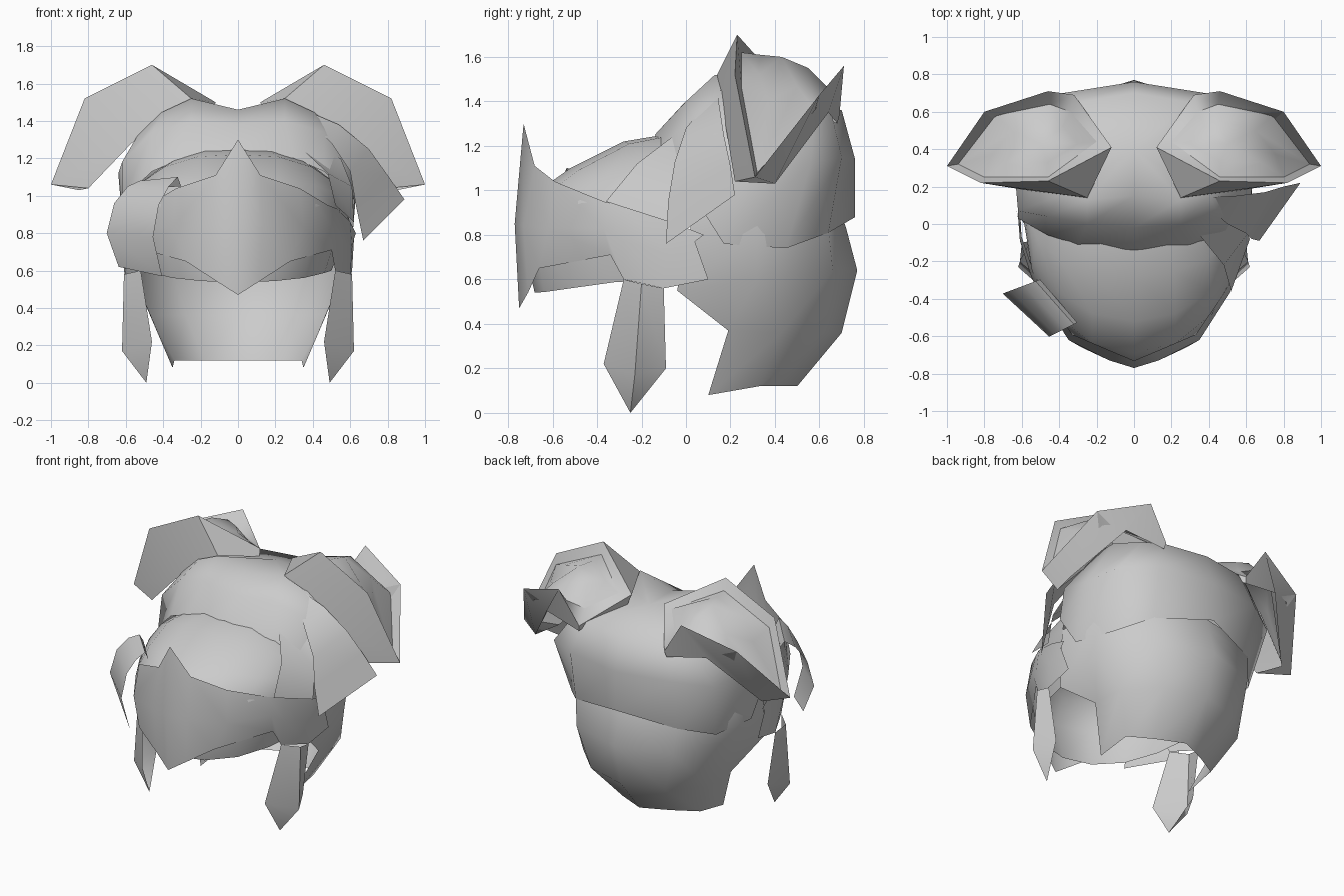
import bpy
import bmesh
from math import pi, sin, cos, radians
from mathutils import Vector

default = bpy.data.objects.get("Cube")
if default:
    bpy.data.objects.remove(default, do_unlink=True)

# One plain metal colour
metal = bpy.data.materials.new("plain grey metal")
metal.use_nodes = True
grey = (0.6, 0.6, 0.6, 1.0)
metal.diffuse_color = grey
metal.node_tree.nodes["Principled BSDF"].inputs["Base Color"].default_value = grey

parts = []


def finish(bm, name):
    """Clean the surface, turn it into an object and give it the metal."""
    bmesh.ops.remove_doubles(bm, verts=bm.verts, dist=0.0005)
    bmesh.ops.recalc_face_normals(bm, faces=bm.faces)
    mesh = bpy.data.meshes.new(name)
    bm.to_mesh(mesh)
    bm.free()
    mesh.materials.append(metal)
    obj = bpy.data.objects.new(name, mesh)
    bpy.context.collection.objects.link(obj)
    parts.append(obj)


def skin(bm, rows, closed=False, cap=None):
    """Bridge neighbouring rows of points, then fan the last row to a cap point."""
    grid = [[bm.verts.new(point) for point in row] for row in rows]
    count = len(grid[0])
    steps = range(count if closed else count - 1)
    for lower, upper in zip(grid, grid[1:]):
        for i in steps:
            j = (i + 1) % count
            bm.faces.new((lower[i], lower[j], upper[j], upper[i]))
    if cap:
        tip = bm.verts.new(cap)
        for i in steps:
            bm.faces.new((grid[-1][i], grid[-1][(i + 1) % count], tip))


def flip(rows):
    return [[(-x, y, z) for x, y, z in row] for row in rows]


def mirrored_loop(half):
    """Complete a half loop that starts and ends on the centre line."""
    return half + [(-x, y, z) for x, y, z in half[-2:0:-1]]


def bowed_row(width, y_side, y_mid, z, z_side, steps=8):
    """Arc from one side, round the middle, to the other side."""
    row = []
    for i in range(steps + 1):
        angle = pi * i / steps
        c, s = cos(angle), sin(angle)
        row.append((width * c, y_side + (y_mid - y_side) * s,
                    z + (z_side - z) * abs(c) ** 3))
    return row


# Upper shell: a closed cape with a slanted lower edge
hem = [(0, -.14, 1.25), (.3, -.11, 1.2), (.46, -.06, 1.13), (.62, .03, .98),
       (.61, .17, .76), (.54, .45, .74), (.38, .64, .81), (0, .76, .88)]
waist = [(0, -.02, 1.38), (.25, 0, 1.4), (.46, .04, 1.34), (.62, .07, 1.18),
         (.64, .3, 1.12), (.6, .56, 1.12), (.38, .7, 1.15), (0, .76, 1.14)]
crown = [(0, .15, 1.46), (.25, .13, 1.52), (.4, .15, 1.45), (.48, .25, 1.42),
         (.5, .4, 1.4), (.42, .58, 1.36), (.3, .65, 1.36), (0, .7, 1.36)]
bm = bmesh.new()
skin(bm, [mirrored_loop(ring) for ring in (hem, waist, crown)],
     closed=True, cap=(0, .4, 1.46))
finish(bm, "upper_shell")

# Breast dome behind the front guard
bm = bmesh.new()
skin(bm, [bowed_row(.5, -.1, -.68, .54, .6),
          bowed_row(.57, 0, -.74, .8, .78),
          bowed_row(.59, .02, -.69, .98, .9),
          bowed_row(.58, .02, -.52, 1.1, .98),
          bowed_row(.56, .04, -.28, 1.22, 1.03),
          bowed_row(.45, .1, -.1, 1.25, 1.12)])
finish(bm, "breast_dome")

# Lower back shell, open towards the front
back_rows = [
    [(.35, .1, .08), (.34, .33, .12), (.18, .42, .12), (0, .5, .12)],
    [(.47, .19, .37), (.47, .43, .36), (.28, .62, .36), (0, .7, .36)],
    [(.56, -.04, .55), (.57, .32, .6), (.36, .66, .64), (0, .77, .64)],
    [(.6, .02, .82), (.6, .32, .8), (.38, .64, .83), (0, .72, .83)],
    [(.59, .02, .92), (.58, .32, .92), (.36, .62, .92), (0, .69, .92)]]
bm = bmesh.new()
skin(bm, back_rows)
skin(bm, flip(back_rows))
finish(bm, "lower_back_shell")

# Ridged front guard that wraps round to the sides, with its hanging strips
guard = [[(0, -.73, 1.3), (.12, -.68, 1.11), (.33, -.59, 1.04), (.48, -.37, .95),
          (.53, -.28, .93), (.6, -.07, .86), (.63, .08, .8)],
         [(0, -.77, .85), (.13, -.73, .84), (.35, -.62, .83), (.51, -.37, .83),
          (.55, -.28, .77), (.61, -.09, .72), (.62, .04, .77)],
         [(0, -.75, .47), (.11, -.71, .54), (.28, -.66, .65), (.5, -.34, .71),
          (.52, -.28, .6), (.6, -.1, .56), (.61, .1, .6)]]
strip = [[(.52, -.28, .6), (.61, -.2, .58), (.6, -.1, .56)],
         [(.46, -.37, .22), (.62, -.23, .17), (.55, -.09, .2)]]
bm = bmesh.new()
skin(bm, guard)
skin(bm, flip(guard))
skin(bm, strip, cap=(.49, -.25, 0))
skin(bm, flip(strip), cap=(-.49, -.25, 0))
finish(bm, "front_guard")

# Shoulder guards: a flared collar open at the top, with a dome inside it
wall = [(.14, .43, 1.43), (.25, .14, 1.52), (.57, .18, 1.28), (.8, .22, 1.04),
        (.85, .4, 1.03), (.6, .64, 1.35), (.33, .68, 1.3)]
rim = [(.12, .41, 1.5), (.46, .23, 1.7), (.82, .22, 1.52), (1, .31, 1.06),
       (.8, .6, 1.43), (.46, .71, 1.56), (.32, .69, 1.34)]
dome = [(.2, .44, 1.5), (.46, .25, 1.62), (.8, .25, 1.46), (.94, .32, 1.08),
        (.74, .58, 1.36), (.45, .64, 1.46), (.34, .6, 1.42)]
crest = [(.3, .43, 1.55), (.46, .33, 1.61), (.68, .33, 1.52), (.76, .37, 1.4),
         (.65, .5, 1.47), (.46, .55, 1.55), (.38, .52, 1.54)]
for side, fold, mid_x in (("left", list, .5), ("right", flip, -.5)):
    bm = bmesh.new()
    skin(bm, fold([wall, rim, dome]), closed=True)
    finish(bm, side + "_shoulder_collar")
    bm = bmesh.new()
    skin(bm, fold([dome, crest]), closed=True, cap=(mid_x, .43, 1.6))
    finish(bm, side + "_shoulder_dome")

# Flared plate below the left shoulder
bm = bmesh.new()
skin(bm, [[(.33, .14, 1.45), (.4, .14, 1.44)],
          [(.5, 0, 1.28), (.54, .15, 1.38)],
          [(.6, -.05, 1.13), (.7, .17, 1.25)],
          [(.63, -.08, .95), (.8, .2, 1.11)],
          [(.67, -.09, .76), (.89, .22, .98)]])
finish(bm, "flared_side_plate")

# Strap plate over the left of the breast dome
bm = bmesh.new()
skin(bm, [[(.31, -.01, 1.28), (.55, .02, 1.2)],
          [(.48, -.22, 1.12), (.61, -.05, 1.05)],
          [(.52, -.36, .95), (.62, -.08, .86)]])
finish(bm, "strap_plate")

# Curved hook band on the right: an arched profile between two slanted edges
rear, rear_out = Vector((-.51, -.3, 0)), Vector((-.16, -.06, 0))
front, front_out = Vector((-.31, -.53, 0)), Vector((-.12, -.06, 0))
arch = [(-.05, 1.04, 1.05), (.1, 1.08, 1.1), (.5, 1.05, 1.05),
        (.95, .96, .95), (1.2, .8, .78), (.8, .62, .57)]
bm = bmesh.new()
skin(bm, [[rear + rear_out * reach + Vector((0, 0, rear_z)),
           front + front_out * reach + Vector((0, 0, front_z))]
          for reach, rear_z, front_z in arch])
finish(bm, "hook_band")

# Smooth shading that keeps the folds crisp
bpy.ops.object.select_all(action="DESELECT")
for part in parts:
    part.select_set(True)
bpy.context.view_layer.objects.active = parts[0]
bpy.ops.object.shade_smooth_by_angle(angle=radians(62))
